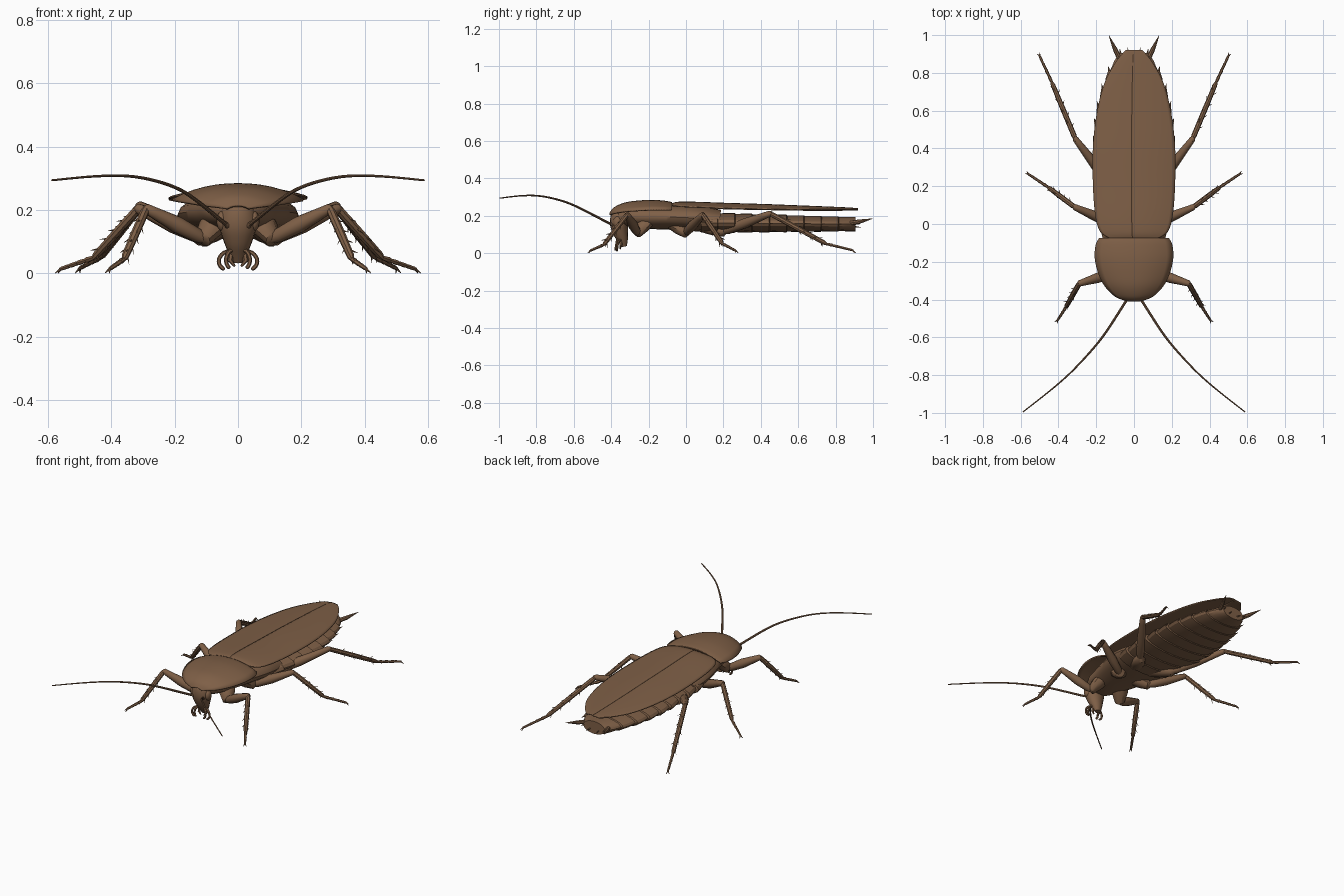
import bpy, bmesh, math, random
from mathutils import Vector

random.seed(3)
if "Cube" in bpy.data.objects:
    bpy.data.objects.remove(bpy.data.objects["Cube"])

brown = bpy.data.materials.new("chestnut brown")
brown.use_nodes = True
COLOUR = (0.21, 0.115, 0.062, 1)
brown.diffuse_color = COLOUR
brown.node_tree.nodes["Principled BSDF"].inputs["Base Color"].default_value = COLOUR


def finish(bm, name, angle=40, thickness=0):
    bmesh.ops.recalc_face_normals(bm, faces=bm.faces)
    mesh = bpy.data.meshes.new(name)
    bm.to_mesh(mesh)
    bm.free()
    mesh.materials.append(brown)
    obj = bpy.data.objects.new(name, mesh)
    bpy.context.collection.objects.link(obj)
    if thickness:
        mod = obj.modifiers.new("thickness", "SOLIDIFY")
        mod.thickness = thickness
        mod.offset = -1
    bpy.ops.object.select_all(action="DESELECT")
    obj.select_set(True)
    bpy.context.view_layer.objects.active = obj
    bpy.ops.object.shade_smooth_by_angle(angle=math.radians(angle))
    return obj


def loft(bm, points, radii, sides=8, up=(0, 0, 1)):
    """Skin elliptical rings along a path; a radius is a number or (across, up)."""
    points = [Vector(p) for p in points]
    rings = []
    for i, p in enumerate(points):
        t = (points[min(i + 1, len(points) - 1)] - points[max(i - 1, 0)]).normalized()
        across = t.cross(Vector(up)).normalized()
        over = across.cross(t)
        a, b = radii[i] if isinstance(radii[i], tuple) else (radii[i], radii[i])
        turns = [math.tau * k / sides for k in range(sides)]
        rings.append([bm.verts.new(p + across * a * math.cos(q) + over * b * math.sin(q)) for q in turns])
    for r, s in zip(rings, rings[1:]):
        for k in range(sides):
            n = (k + 1) % sides
            bm.faces.new((r[k], r[n], s[n], s[k]))
    bm.faces.new(rings[0])
    bm.faces.new(rings[-1])


def smooth_path(points, steps=5):
    """Catmull-Rom interpolation of tuples of any length."""
    pts = [points[0]] + list(points) + [points[-1]]
    out = []
    for a, b, c, d in zip(pts, pts[1:], pts[2:], pts[3:]):
        for k in range(steps):
            t = k / steps
            out.append(tuple(0.5 * (2 * q + (r - p) * t + (2 * p - 5 * q + 4 * r - s) * t * t
                                    + (3 * q - p - 3 * r + s) * t ** 3) for p, q, r, s in zip(a, b, c, d)))
    return out + [tuple(points[-1])]


def shell(name, rows, low, high, thickness, lift=0):
    """Arched plate; rows are (y, half width, ridge height, edge drop)."""
    bm = bmesh.new()
    cols = 12
    grid = []
    for y, w, z, drop in smooth_path(rows):
        us = [low + (high - low) * k / cols for k in range(cols + 1)]
        grid.append([bm.verts.new((u * w, y, z + lift - drop * abs(u) ** 2.2)) for u in us])
    for r, s in zip(grid, grid[1:]):
        for k in range(cols):
            bm.faces.new((r[k], r[k + 1], s[k + 1], s[k]))
    finish(bm, name, 50, thickness)


def mirror(p, side):
    return (p[0] * side, p[1], p[2])


# Shield over the front of the body
shell("pronotum_shield", [
    (-0.41, 0.035, 0.215, 0.01), (-0.385, 0.10, 0.245, 0.03), (-0.33, 0.155, 0.270, 0.045),
    (-0.26, 0.19, 0.281, 0.05), (-0.18, 0.208, 0.285, 0.05), (-0.11, 0.203, 0.28, 0.045),
    (-0.075, 0.185, 0.273, 0.038)], -1, 1, 0.008)

# Pair of long wings, one lapping slightly over the other
wing_rows = [
    (-0.075, 0.13, 0.264, 0.01), (-0.04, 0.18, 0.272, 0.022), (0.05, 0.206, 0.272, 0.026),
    (0.22, 0.218, 0.266, 0.026), (0.42, 0.217, 0.26, 0.024), (0.6, 0.195, 0.253, 0.02),
    (0.75, 0.155, 0.247, 0.015), (0.86, 0.095, 0.242, 0.009), (0.92, 0.045, 0.238, 0.004)]
shell("left_wing", wing_rows, -0.06, 1, 0.006, 0.003)
shell("right_wing", wing_rows, -1, 0.04, 0.006)

# Thorax
bm = bmesh.new()
thorax = smooth_path([
    (-0.37, 0.185, 0.05, 0.03), (-0.30, 0.195, 0.10, 0.055), (-0.20, 0.195, 0.13, 0.065),
    (-0.08, 0.193, 0.165, 0.068), (0.05, 0.187, 0.19, 0.07), (0.18, 0.172, 0.185, 0.06)])
loft(bm, [(0, y, z) for y, z, a, b in thorax], [(a, b) for y, z, a, b in thorax], 20)
finish(bm, "thorax")

# Abdomen of overlapping segments
bm = bmesh.new()
SEGMENTS = 9
path, radii = [], []
for i in range(SEGMENTS):
    for part, flare in ((0, 0.94), (0.5, 0.99), (0.95, 1.02)):
        t = (i + part) / SEGMENTS
        taper = math.sqrt(max(0, 1 - max(0, (t - 0.3) / 0.74) ** 2.4))
        path.append((0, 0.08 + 0.83 * t, 0.163 - 0.008 * t))
        radii.append(((0.195 + 0.02 * math.sin(math.pi * t)) * taper * flare, (0.056 - 0.018 * t) * flare))
loft(bm, path, radii, 20)
finish(bm, "abdomen", 30)

# Small teeth on the abdomen's rim
bm = bmesh.new()
for i in range(3, SEGMENTS):
    p, (a, b) = path[i * 3 + 2], radii[i * 3 + 2]
    for side in (-1, 1):
        x = side * a
        loft(bm, [(x * 0.93, p[1] - 0.03, p[2]), (x, p[1] + 0.022, p[2])], [(0.012, 0.008), 0.001], 6)
finish(bm, "abdomen_rim_teeth")

# Head, pointing down
bm = bmesh.new()
head = smooth_path([
    (-0.345, 0.225, 0.03, 0.025), (-0.355, 0.2, 0.052, 0.045), (-0.358, 0.155, 0.06, 0.048),
    (-0.35, 0.11, 0.048, 0.04), (-0.338, 0.07, 0.033, 0.028), (-0.33, 0.035, 0.018, 0.014)])
loft(bm, [(0, y, z) for y, z, a, b in head], [(a, b) for y, z, a, b in head], 16, (0, -1, 0))
finish(bm, "head")

# Jaws below the head
bm = bmesh.new()
for side in (-1, 1):
    jaw = [(0.022, -0.345, 0.06), (0.024, -0.35, 0.04), (0.01, -0.352, 0.022)]
    loft(bm, [mirror(p, side) for p in jaw], [0.01, 0.008, 0.003], 6, (0, -1, 0))
finish(bm, "jaws")

LEGS = {  # coxa top, hip, knee, ankle, toe
    "front": [(0.06, -0.20, 0.18), (0.11, -0.26, 0.11), (0.29, -0.315, 0.205),
              (0.36, -0.44, 0.045), (0.405, -0.51, 0.014)],
    "middle": [(0.06, -0.07, 0.16), (0.11, 0.0, 0.11), (0.315, 0.09, 0.205),
               (0.455, 0.195, 0.05), (0.56, 0.265, 0.014)],
    "hind": [(0.05, 0.08, 0.15), (0.12, 0.20, 0.115), (0.31, 0.45, 0.212),
             (0.435, 0.75, 0.05), (0.5, 0.89, 0.016)],
}

for side, word in ((1, "left"), (-1, "right")):
    # Eye
    bm = bmesh.new()
    bmesh.ops.create_uvsphere(bm, u_segments=12, v_segments=8, radius=1)
    for v in bm.verts:
        v.co = Vector((side * 0.05, -0.365, 0.165)) + v.co * Vector((0.018, 0.024, 0.032))
    finish(bm, word + "_eye")

    # Antenna with a thick base
    bm = bmesh.new()
    feeler = smooth_path([
        (0.03, -0.385, 0.15), (0.05, -0.42, 0.165), (0.14, -0.56, 0.237), (0.20, -0.64, 0.272),
        (0.28, -0.73, 0.297), (0.36, -0.81, 0.308), (0.46, -0.895, 0.306), (0.588, -0.995, 0.294)])
    count = len(feeler)
    loft(bm, [mirror(p, side) for p in feeler],
         [0.011 if i < 3 else 0.0075 - 0.0045 * i / count for i in range(count)], 8)
    finish(bm, word + "_antenna")

    # Curled mouth feelers
    bm = bmesh.new()
    for reach in (1, 0.62):
        palp = [(0.022, -0.345, 0.07), (0.045, -0.36, 0.065), (0.06, -0.365, 0.045),
                (0.057, -0.368, 0.025), (0.043, -0.37, 0.012)]
        palp = [(x * reach, y - 0.02 * (1 - reach), z + 0.01 * (1 - reach)) for x, y, z in palp]
        curl = smooth_path(palp, 3)
        loft(bm, [mirror(p, side) for p in curl], [0.0065] * (len(curl) - 1) + [0.004], 6, (0, -1, 0))
    finish(bm, word + "_palps")

    # Tail spike and little stylus
    bm = bmesh.new()
    loft(bm, [(side * x, y, z) for x, y, z in ((0.06, 0.84, 0.155), (0.1, 0.925, 0.168), (0.133, 0.998, 0.185))],
         [0.014, 0.012, 0.001], 8)
    loft(bm, [(side * 0.025, 0.88, 0.145), (side * 0.035, 0.935, 0.138)], [0.007, 0.001], 6)
    finish(bm, word + "_cercus")

    for leg, joints in LEGS.items():
        top, hip, knee, ankle, toe = [Vector(mirror(p, side)) for p in joints]
        bm = bmesh.new()
        # Coxa, femur and shin
        loft(bm, [top, top.lerp(hip, 0.5), hip, hip.lerp(knee, 0.08)],
             [(0.05, 0.035), (0.046, 0.036), (0.03, 0.028), 0.012], 10)
        loft(bm, [hip.lerp(knee, f) for f in (-0.06, 0.1, 0.45, 0.85, 1, 1.04)],
             [0.012, 0.023, 0.027, 0.019, 0.016, 0.008], 10)
        loft(bm, [knee.lerp(ankle, f) for f in (-0.04, 0.06, 0.5, 0.95, 1.02)],
             [0.008, 0.014, 0.014, 0.012, 0.006], 8)
        # Jointed foot
        for k in range(4):
            loft(bm, [ankle.lerp(toe, (k + f) / 4) for f in (0, 0.8, 1.05)], [0.007, 0.0095 - k * 0.001, 0.005], 6)
        # Claws
        step = (toe - ankle).normalized()
        out = step.cross(Vector((0, 0, 1)))
        for s in (-1, 1):
            tip = toe + step * 0.016 + out * s * 0.009
            tip.z = 0.001
            loft(bm, [toe, tip], [0.005, 0.001], 5)
        # Shin spines
        shin = (ankle - knee).normalized()
        wide = shin.cross(Vector((0, 0, 1))).normalized()
        rise = wide.cross(shin)
        for k in range(12):
            base = knee.lerp(ankle, 0.2 + 0.065 * k)
            turn = k * 2.1 + random.uniform(-0.3, 0.3)
            aim = wide * math.cos(turn) + rise * math.sin(turn)
            loft(bm, [base + aim * 0.008, base + aim * 0.025 + shin * 0.02], [0.0035, 0.0005], 4)
        finish(bm, f"{word}_{leg}_leg")
